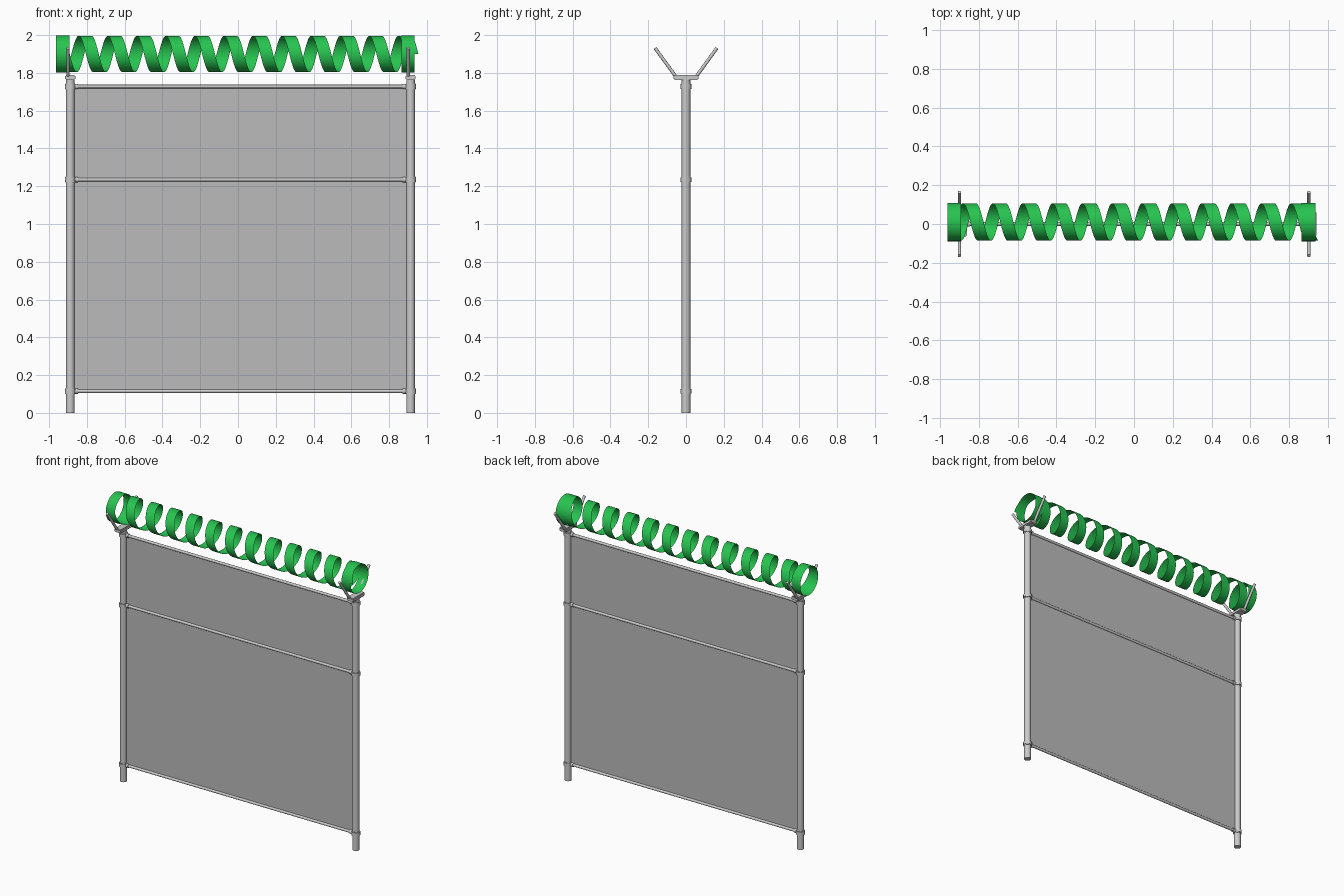
import bpy, bmesh
from math import pi, sin, cos, tau
from mathutils import Vector

if "Cube" in bpy.data.objects:
    bpy.data.objects.remove(bpy.data.objects["Cube"])


def material(name, color):
    m = bpy.data.materials.new(name)
    m.diffuse_color = color
    m.use_nodes = True
    m.node_tree.nodes["Principled BSDF"].inputs["Base Color"].default_value = m.diffuse_color
    return m


def finish(name, bm, mat=None, angle=40):
    me = bpy.data.meshes.new(name)
    bm.to_mesh(me)
    bm.free()
    ob = bpy.data.objects.new(name, me)
    bpy.context.collection.objects.link(ob)
    if mat:
        me.materials.append(mat)
    bpy.ops.object.select_all(action='DESELECT')
    ob.select_set(True)
    bpy.context.view_layer.objects.active = ob
    bpy.ops.object.shade_smooth_by_angle(angle=angle * pi / 180)
    return ob


def rod(name, a, b, r, sides=20, bevel=0):
    a, b = Vector(a), Vector(b)
    bm = bmesh.new()
    bmesh.ops.create_cone(bm, cap_ends=True, segments=sides, radius1=r,
                          radius2=r, depth=(b - a).length)
    if bevel:
        rims = [e for e in bm.edges if abs(e.verts[0].co.z - e.verts[1].co.z) < 1e-5]
        bmesh.ops.bevel(bm, geom=rims, offset=bevel, segments=2, affect='EDGES')
    rot = (b - a).to_track_quat('Z', 'Y').to_matrix().to_4x4()
    bm.transform(rot)
    bmesh.ops.translate(bm, verts=bm.verts, vec=(a + b) / 2)
    return finish(name, bm)


def box(name, center, size, bevel):
    bm = bmesh.new()
    bmesh.ops.create_cube(bm, size=1)
    bmesh.ops.scale(bm, verts=bm.verts, vec=size)
    bmesh.ops.translate(bm, verts=bm.verts, vec=center)
    bmesh.ops.bevel(bm, geom=bm.edges[:], offset=bevel, segments=2, affect='EDGES')
    return finish(name, bm)


def ribbon(name, x0, x1, turns, r, width, mat):
    # band wound round the x axis, starting at the front, going back over the top
    bm = bmesh.new()
    n = int(turns * 40)
    prev = None
    for i in range(n + 1):
        t = i / n
        a = t * turns * tau
        x = x0 + (x1 - x0) * t
        # front -> bottom -> back -> top
        y, z = 0.01 - r * cos(a), 1.9 - r * sin(a)
        pair = [bm.verts.new((x + s * width / 2, y, z)) for s in (-1, 1)]
        if prev:
            bm.faces.new((prev[0], prev[1], pair[1], pair[0]))
        prev = pair
    bmesh.ops.remove_doubles(bm, verts=bm.verts, dist=1e-5)
    return finish(name, bm, mat)


green = material("coil_green", (0.02, 0.55, 0.08, 1))
mesh_grey = material("panel_grey", (0.5, 0.5, 0.5, 0.7))

LEFT, RIGHT = -0.888, 0.914
RAILS = {"bottom": 0.115, "middle": 1.235, "top": 1.728}

# Posts, clamps and V-shaped arm brackets
for side, x, inward in (("left", LEFT, 1), ("right", RIGHT, -1)):
    rod(side + "_post", (x, 0, 0), (x, 0, 1.77), 0.0225, 24)
    for level, z in RAILS.items():
        rod(f"{side}_{level}_clamp", (x, 0, z - 0.016), (x, 0, z + 0.016), 0.0285, 24, 0.004)
        rod(f"{side}_{level}_sleeve", (x, 0, z), (x + inward * 0.042, 0, z), 0.014, 16)
    box(side + "_bracket", (x, 0, 1.775), (0.054, 0.13, 0.026), 0.005)
    for label, s in (("front", -1), ("back", 1)):
        ax = x - 0.012
        rod(f"{side}_{label}_arm", (ax, s * 0.05, 1.775), (ax, s * 0.164, 1.932), 0.009, 14)

# Horizontal rails
for level, z in RAILS.items():
    rod(level + "_rail", (LEFT, 0, z), (RIGHT, 0, z), 0.0095, 16)

# Fence panel
bm = bmesh.new()
bm.faces.new([bm.verts.new((x, 0, z)) for x, z in
              ((LEFT, 0.115), (RIGHT, 0.115), (RIGHT, 1.728), (LEFT, 1.728))])
finish("fence_panel", bm, mesh_grey)

# Wound band and its closed end rings
ribbon("coil", -0.925, 0.921, 12, 0.096, 0.068, green)
ribbon("left_coil_ring", -0.928, -0.928, 1, 0.099, 0.07, green)
ribbon("right_coil_ring", 0.9, 0.9, 1, 0.099, 0.07, green)
